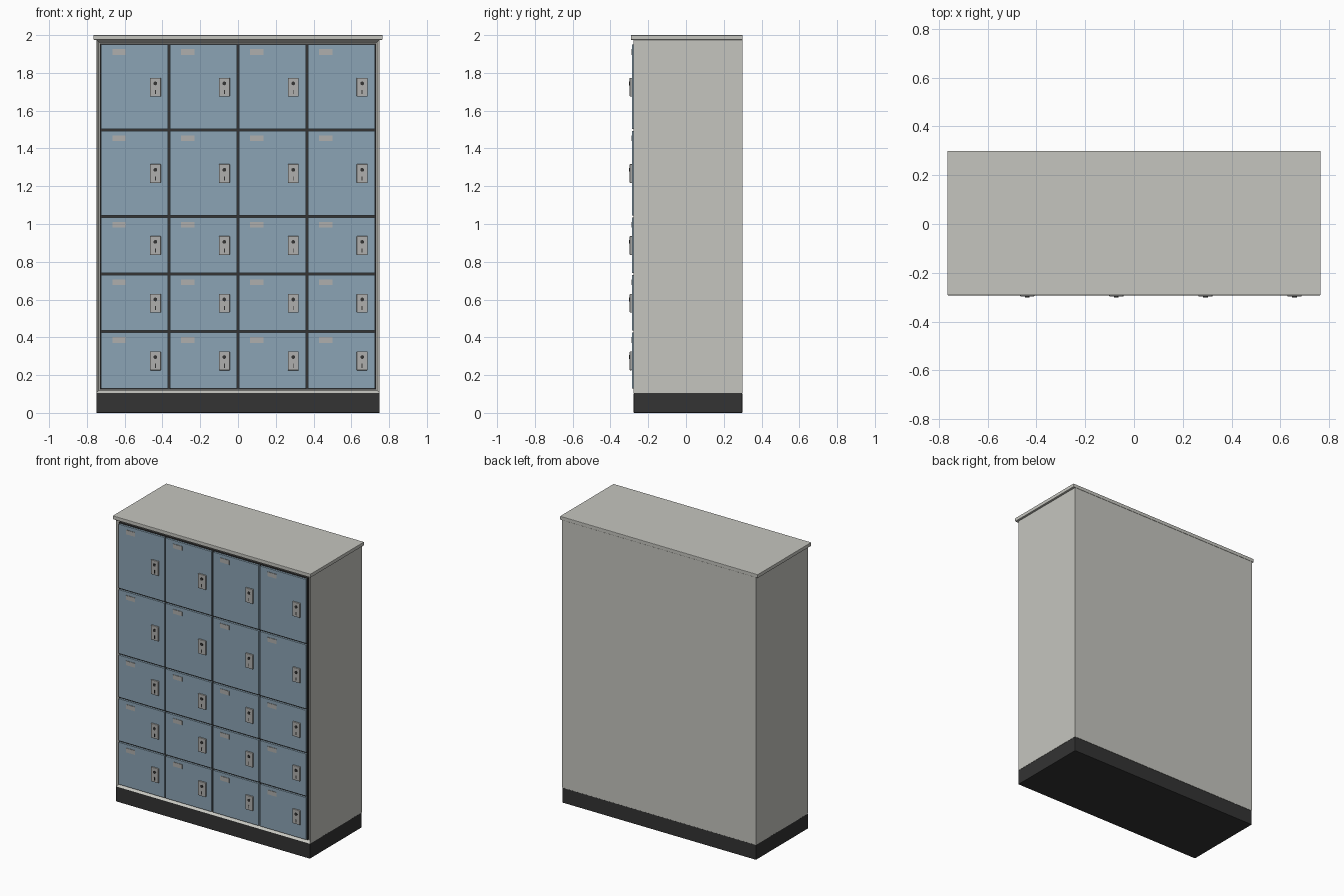
import bpy, bmesh
from mathutils import Matrix

if "Cube" in bpy.data.objects:
    bpy.data.objects.remove(bpy.data.objects["Cube"])


def material(name, rgb):
    m = bpy.data.materials.new(name)
    m.diffuse_color = (*rgb, 1)
    m.use_nodes = True
    m.node_tree.nodes["Principled BSDF"].inputs["Base Color"].default_value = m.diffuse_color
    return m


SHELL = material("warm_grey", (0.56, 0.56, 0.52))
BLUE = material("door_blue", (0.26, 0.37, 0.46))
DARK = material("dark", (0.033, 0.033, 0.033))
METAL = material("metal", (0.43, 0.43, 0.42))


def finish(name, bm, mat, bevel=0):
    mesh = bpy.data.meshes.new(name)
    bm.to_mesh(mesh)
    bm.free()
    mesh.materials.append(mat)
    ob = bpy.data.objects.new(name, mesh)
    bpy.context.collection.objects.link(ob)
    if bevel:
        mod = ob.modifiers.new("bevel", 'BEVEL')
        mod.width, mod.segments = bevel, 2
    return ob


def box_bm(x, y, z):
    bm = bmesh.new()
    bmesh.ops.create_cube(bm, size=1)
    for v in bm.verts:
        v.co = [a + (b - a) * (c + 0.5) for (a, b), c in zip((x, y, z), v.co)]
    return bm


def box(name, x, y, z, mat, bevel=0):
    return finish(name, box_bm(x, y, z), mat, bevel)


def centred(name, cx, cz, w, h, y, mat, bevel=0):
    return box(name, (cx - w / 2, cx + w / 2), y, (cz - h / 2, cz + h / 2), mat, bevel)


# Plinth and overhanging top
box("plinth", (-0.75, 0.75), (-0.277, 0.298), (0, 0.105), DARK, 0.003)
box("top_panel", (-0.765, 0.765), (-0.292, 0.30), (1.975, 2.0), SHELL, 0.003)

# Carcass: box with the front inset and pushed in to leave a frame
bm = box_bm((-0.75, 0.75), (-0.277, 0.298), (0.105, 1.975))
bm.normal_update()
front = min(bm.faces, key=lambda f: f.calc_center_median().y)
bmesh.ops.inset_region(bm, faces=[front], thickness=0.02)
bmesh.ops.translate(bm, verts=front.verts, vec=(0, 0.02, 0))
finish("carcass", bm, SHELL)

# Dark backing seen through the gaps
box("gap_backing", (-0.73, 0.73), (-0.272, -0.256), (0.125, 1.955), DARK)

# Doors: two tall rows above three short ones
CELL_W, GAP = 0.365, 0.010
top = 1.955
for row, h in enumerate([0.4575, 0.4575, 0.305, 0.305, 0.305]):
    cz = top - h / 2
    for col in range(4):
        cx = (col - 1.5) * CELL_W
        tag = f"_{row + 1}_{col + 1}"
        centred("door" + tag, cx, cz, CELL_W - GAP, h - GAP, (-0.286, -0.270), BLUE, 0.0015)
        centred("label_holder" + tag, cx - 0.083, top - 0.044, 0.07, 0.03,
                (-0.289, -0.285), METAL)
        # Lock plate with round cylinder and slot
        lx = cx + 0.11
        centred("lock_plate" + tag, lx, cz - 0.002, 0.058, 0.10, (-0.298, -0.285), METAL, 0.003)
        bm = bmesh.new()
        bmesh.ops.create_cone(bm, cap_ends=True, segments=16, radius1=0.010, radius2=0.010,
                              depth=0.006,
                              matrix=Matrix.Translation((lx, -0.298, cz + 0.018))
                              @ Matrix.Rotation(1.5707963, 4, 'X'))
        finish("lock_cylinder" + tag, bm, DARK)
        centred("lock_slot" + tag, lx, cz - 0.028, 0.005, 0.022, (-0.299, -0.294), DARK)
    top -= h
